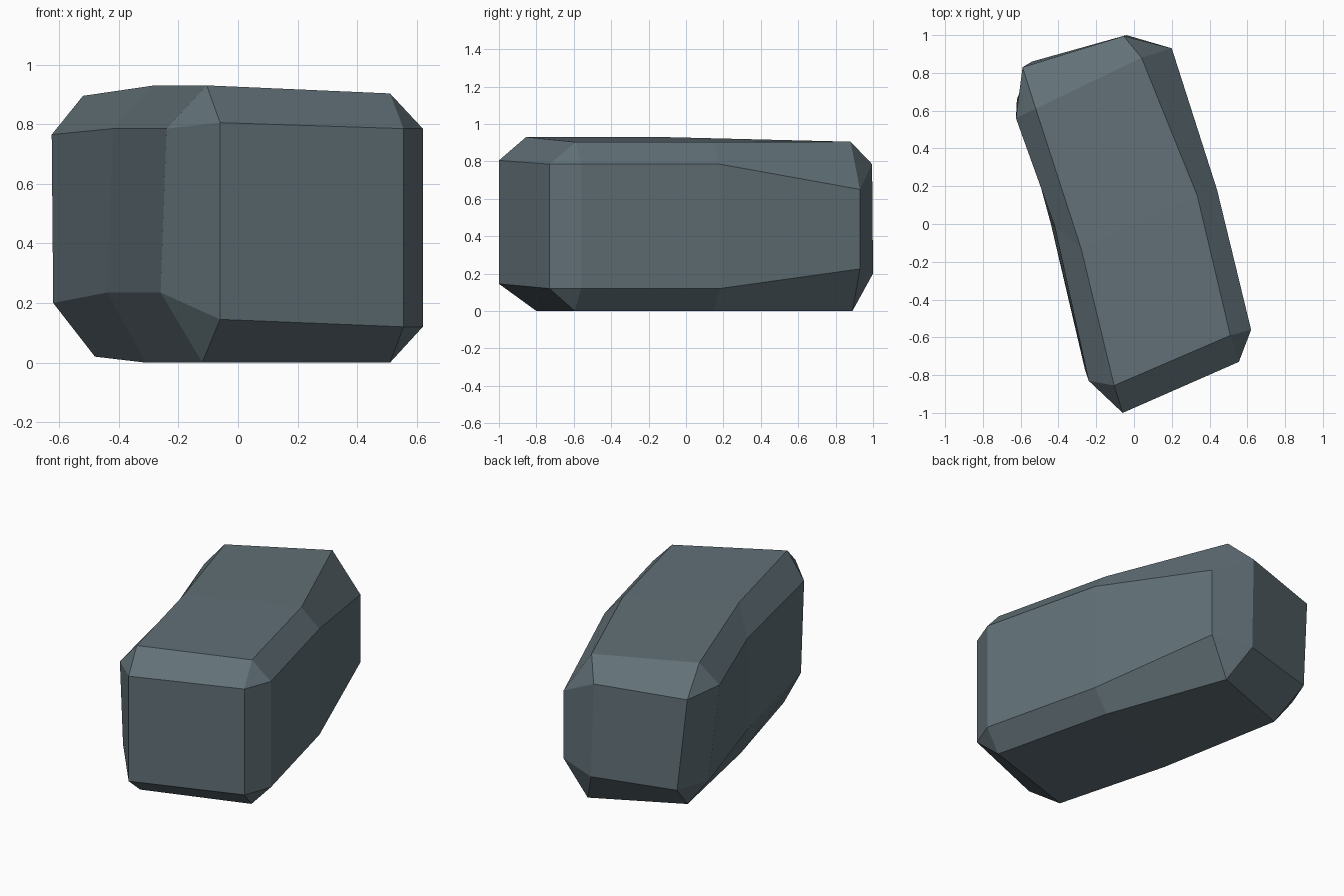
import bpy, bmesh

if "Cube" in bpy.data.objects:
    bpy.data.objects.remove(bpy.data.objects["Cube"])

# Outline rings, anticlockwise from above: front 2, right 3, back 2, left 3
lower = [(-.06, -1, .145), (.555, -.73, .12), (.62, -.56, .12), (.44, .18, .12), (.20, .93, .225),
         (-.04, 1, .20), (-.54, .86, .195), (-.62, .66, .20), (-.44, 0, .235), (-.26, -.77, .235)]
upper = [(-.06, -1, .805), (.555, -.73, .785), (.62, -.56, .785), (.44, .18, .785), (.20, .93, .65),
         (-.055, .995, .785), (-.59, .83, .765), (-.625, .56, .765), (-.42, -.01, .785), (-.24, -.83, .785)]
# Caps: front left, front right, middle right, back right, back left, middle left
bottom = [(-.12, -.80, 0), (.51, -.595, 0), (.33, .15, 0), (.06, .89, 0), (-.48, .67, .02), (-.31, -.10, 0)]
top = [(-.105, -.855, .93), (.51, -.59, .903), (.335, .15, .903), (.04, .88, .905), (-.52, .61, .895), (-.28, -.13, .93)]
CAP = [0, 1, 1, 2, 3, 3, 4, 4, 5, 0]      # cap corner beside each ring point

bm = bmesh.new()
lo, up, bo, to = ([bm.verts.new(p) for p in pts] for pts in (lower, upper, bottom, top))


def face(verts):
    bm.faces.new(list(dict.fromkeys(verts)))


# Side walls and chamfers
for i in range(10):
    j = (i + 1) % 10
    face([lo[i], lo[j], up[j], up[i]])
    face([up[i], up[j], to[CAP[j]], to[CAP[i]]])
    face([lo[j], lo[i], bo[CAP[i]], bo[CAP[j]]])
# Bent top and underside
for c in ((0, 1, 2, 5), (5, 2, 3, 4)):
    face([to[k] for k in c])
    face([bo[k] for k in reversed(c)])
bmesh.ops.recalc_face_normals(bm, faces=bm.faces)

mesh = bpy.data.meshes.new("rock")
bm.to_mesh(mesh)
bm.free()
stone = bpy.data.materials.new("slate grey")
stone.diffuse_color = (.12, .162, .184, 1)
stone.use_nodes = True
stone.node_tree.nodes["Principled BSDF"].inputs["Base Color"].default_value = stone.diffuse_color
mesh.materials.append(stone)
bpy.context.collection.objects.link(bpy.data.objects.new("rock", mesh))
